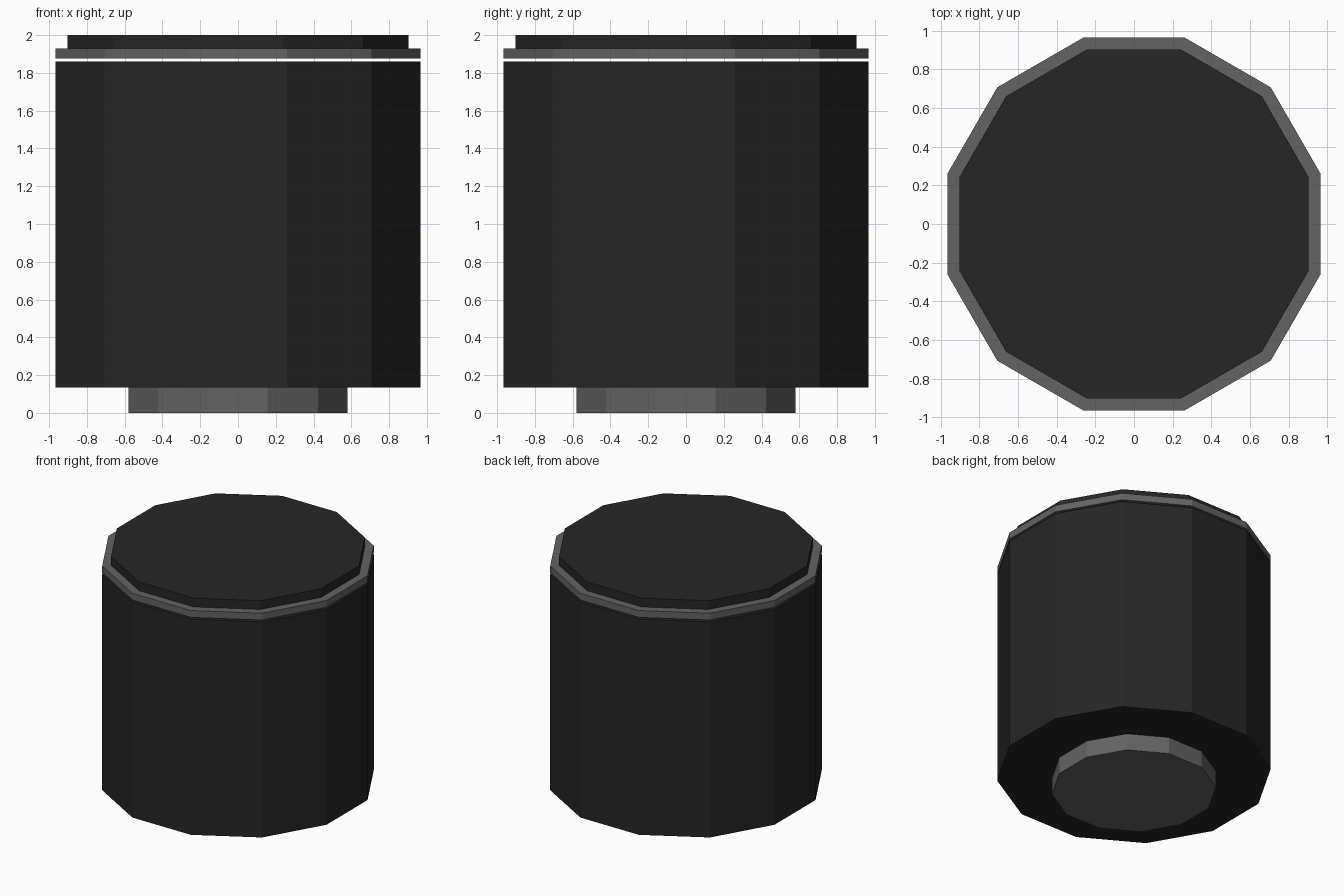
import bpy
import math

SIDES = 12

cube = bpy.data.objects.get("Cube")
if cube:
    bpy.data.objects.remove(cube, do_unlink=True)


def make_material(name, value):
    mat = bpy.data.materials.new(name)
    mat.use_nodes = True
    colour = (value, value, value, 1.0)
    mat.diffuse_color = colour
    bsdf = next(n for n in mat.node_tree.nodes if n.type == 'BSDF_PRINCIPLED')
    bsdf.inputs["Base Color"].default_value = colour
    return mat


def prism(name, radius, bottom, top, mat):
    """Closed flat-shaded prism with a flat side facing the front."""
    bpy.ops.mesh.primitive_cylinder_add(
        vertices=SIDES, radius=radius, depth=top - bottom,
        location=(0, 0, (bottom + top) / 2),
        rotation=(0, 0, math.pi / SIDES))
    obj = bpy.context.object
    obj.name = name
    obj.data.name = name
    obj.data.materials.append(mat)
    return obj


black = make_material("charcoal black", 0.019)
grey = make_material("mid grey", 0.125)

# Narrow foot below the main drum
prism("foot", 0.60, 0.0, 0.135, grey)
prism("body", 1.0, 0.135, 1.86, black)

# Trim ring sits just above the body, leaving a thin gap
prism("trim_ring", 1.0, 1.875, 1.93, grey)
prism("top_cap", 0.935, 1.93, 2.0, black)
